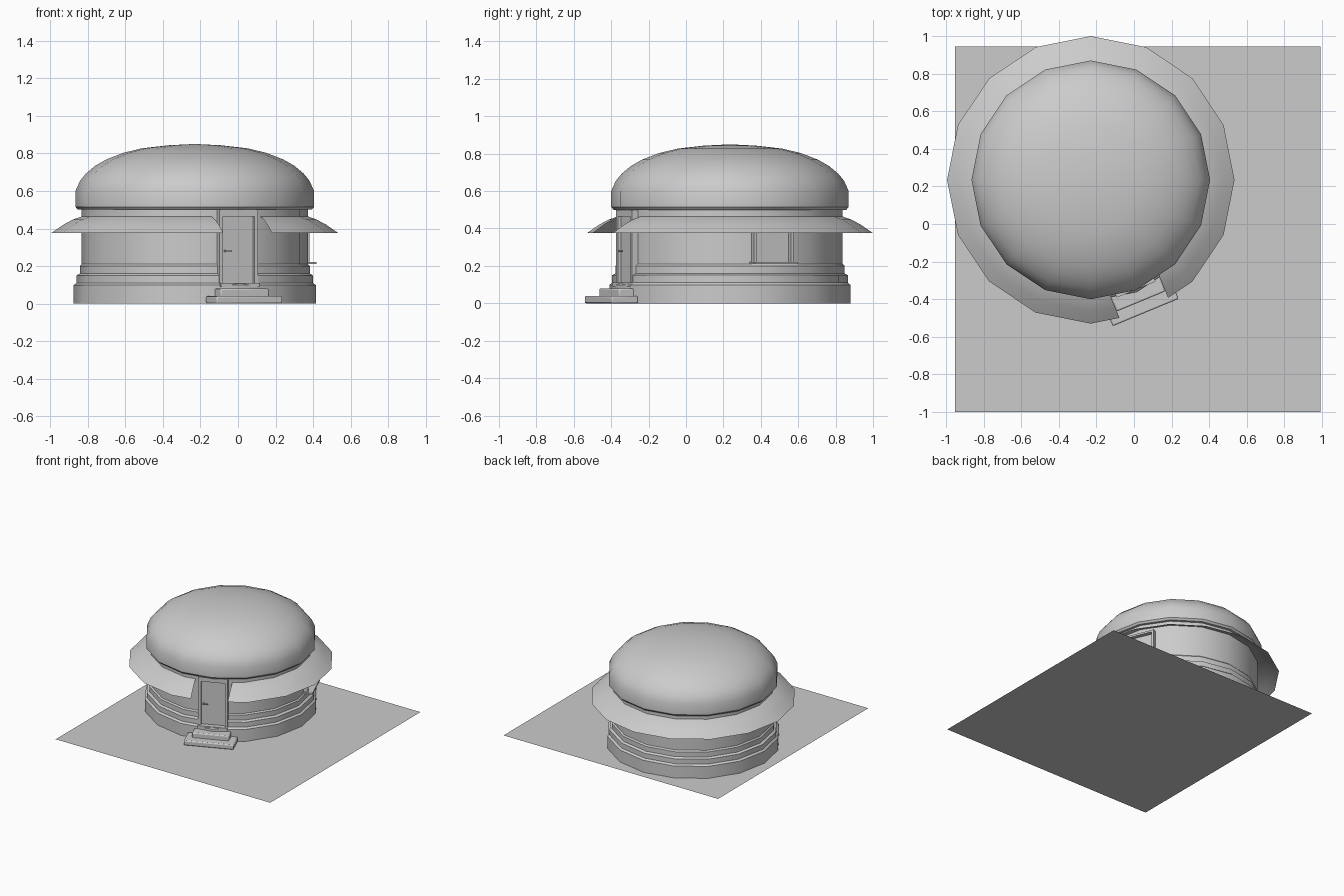
import bpy, bmesh
from math import radians, cos, sin, pi
from mathutils import Matrix, Vector

if "Cube" in bpy.data.objects:
    bpy.data.objects.remove(bpy.data.objects["Cube"])

CENTRE = Vector((-0.23, 0.235, 0))
DOOR, WINDOW = radians(-67.5), radians(22.5)
SIDES = 16


def finish(name, bm, smooth=True, bevel=0.0):
    me = bpy.data.meshes.new(name)
    bm.to_mesh(me)
    bm.free()
    ob = bpy.data.objects.new(name, me)
    bpy.context.collection.objects.link(ob)
    ob.location = CENTRE
    if bevel:
        mod = ob.modifiers.new("bevel", 'BEVEL')
        mod.width, mod.segments = bevel, 2
    if smooth:
        bpy.ops.object.select_all(action='DESELECT')
        ob.select_set(True)
        bpy.context.view_layer.objects.active = ob
        bpy.ops.object.shade_smooth_by_angle(angle=radians(30))
    return ob


def lathe(profile):
    """16-sided surface of revolution from (radius, z) points, wound outward."""
    bm = bmesh.new()
    rings = []
    for r, z in profile:
        if r == 0:
            rings.append([bm.verts.new((0, 0, z))] * SIDES)
        else:
            rings.append([bm.verts.new((r * cos(2 * pi * i / SIDES), r * sin(2 * pi * i / SIDES), z))
                          for i in range(SIDES)])
    for a, b in zip(rings, rings[1:]):
        for i in range(SIDES):
            j = (i + 1) % SIDES
            bm.faces.new(list(dict.fromkeys((a[i], a[j], b[j], b[i]))))
    return bm


def cut_opening(bm, angle, half, z0, z1):
    """Remove the faces within a rectangular opening facing the given angle."""
    out = Vector((cos(angle), sin(angle), 0))
    side = Vector((-sin(angle), cos(angle), 0))
    up = Vector((0, 0, 1))
    for co, no in ((side * half, side), (side * -half, side), (up * z0, up), (up * z1, up)):
        bmesh.ops.bisect_plane(bm, geom=bm.verts[:] + bm.edges[:] + bm.faces[:],
                               plane_co=co, plane_no=no, dist=1e-5)
    gone = []
    for f in bm.faces:
        c = f.calc_center_median()
        if c.dot(out) > 0 and abs(c.dot(side)) < half and z0 < c.z < z1:
            gone.append(f)
    bmesh.ops.delete(bm, geom=gone, context='FACES')


def boxes(name, angle, extents, bevel=0.0):
    """Boxes as (near, far, left, right, bottom, top) in a frame facing outward."""
    bm = bmesh.new()
    for x0, x1, y0, y1, z0, z1 in extents:
        m = (Matrix.Rotation(angle, 4, 'Z')
             @ Matrix.Translation(((x0 + x1) / 2, (y0 + y1) / 2, (z0 + z1) / 2))
             @ Matrix.Diagonal((x1 - x0, y1 - y0, z1 - z0, 1)))
        bmesh.ops.create_cube(bm, size=1, matrix=m)
    return finish(name, bm, bevel > 0, bevel)


# Ground sheet
bm = bmesh.new()
bmesh.ops.create_grid(bm, x_segments=1, y_segments=1, size=0.9725,
                      matrix=Matrix.Translation(Vector((0.02, -0.0275, 0)) - CENTRE))
finish("ground_sheet", bm, False)

# Wall with stepped plinth, opened for door and window
bm = lathe([(.645, 0), (.645, .098), (.63, .11), (.63, .15), (.612, .16),
            (.612, .2), (.602, .21), (.602, .51)])
cut_opening(bm, DOOR, .11, .11, .505)
cut_opening(bm, WINDOW, .11, .22, .43)
finish("stepped_wall", bm)

# Skirt eave, interrupted over the door
bm = lathe([(.765, .375), (.70, .42), (.65, .447), (.60, .465)])
cut_opening(bm, DOOR, .14, .3, .5)
finish("skirt_eave", bm)

# Domed roof with flat underside
finish("domed_roof", lathe([(.56, .5), (.622, .5), (.635, .515), (.635, .6), (.61, .655), (.58, .692),
                            (.53, .734), (.47, .768), (.38, .803), (.28, .827),
                            (.14, .843), (0, .85)]))

# Door frame, panel, handle and threshold
boxes("door_frame", DOOR, [(.53, .612, -.112, -.09, .11, .5), (.53, .612, .09, .112, .11, .5),
                           (.53, .612, -.09, .09, .465, .5)])
boxes("door_panel", DOOR, [(.56, .592, -.09, .09, .11, .465)])
boxes("door_handle", DOOR, [(.592, .612, -.078, -.07, .274, .286), (.606, .614, -.078, -.04, .276, .284)])
boxes("door_threshold", DOOR, [(.5, .632, -.112, .112, .09, .11)])

# Entrance steps
boxes("lower_step", DOOR, [(.61, .764, -.19, .19, 0, .04)], .008)
boxes("upper_step", DOOR, [(.6, .70, -.14, .14, .03, .08)], .008)

# Window frame, pane and sill
boxes("window_frame", WINDOW, [(.55, .612, -.115, -.1, .22, .43), (.55, .612, .1, .115, .22, .43),
                               (.55, .612, -.1, .1, .415, .43)])
boxes("window_pane", WINDOW, [(.56, .58, -.1, .1, .22, .415)])
boxes("window_sill", WINDOW, [(.55, .65, -.125, .125, .21, .222)])
